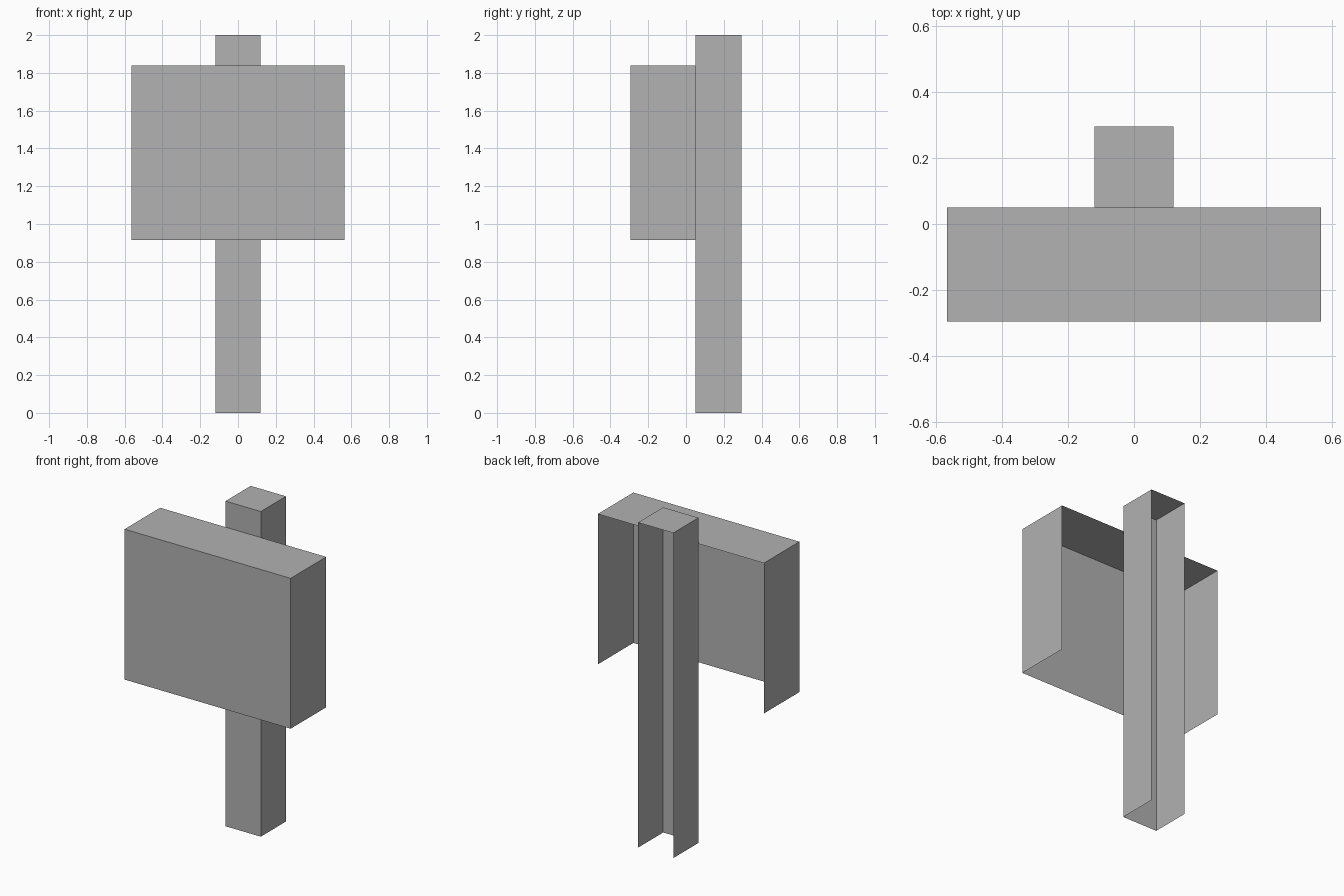
import bpy
import bmesh
from mathutils import Matrix, Vector

default = bpy.data.objects.get("Cube")
if default:
    bpy.data.objects.remove(default, do_unlink=True)

# Single plain grey finish
GREY = (0.445, 0.445, 0.445, 1.0)
grey = bpy.data.materials.new("plain_grey")
grey.use_nodes = True
grey.diffuse_color = GREY
grey.node_tree.nodes["Principled BSDF"].inputs["Base Color"].default_value = GREY


def open_shell(name, low, high):
    """Thin box shell with its back and underside left open."""
    low, high = Vector(low), Vector(high)
    bm = bmesh.new()
    bmesh.ops.create_cube(bm, size=1)
    bm.normal_update()
    hidden = [f for f in bm.faces if f.normal.y > 0.5 or f.normal.z < -0.5]
    bmesh.ops.delete(bm, geom=hidden, context="FACES")
    place = Matrix.Translation((low + high) / 2) @ Matrix.Diagonal((*(high - low), 1))
    bmesh.ops.transform(bm, matrix=place, verts=bm.verts)
    mesh = bpy.data.meshes.new(name)
    bm.to_mesh(mesh)
    bm.free()
    mesh.materials.append(grey)
    obj = bpy.data.objects.new(name, mesh)
    bpy.context.collection.objects.link(obj)
    return obj


# Upright post, and the wide panel fixed to its front
open_shell("post", (-0.12, 0.05, 0), (0.12, 0.295, 2))
open_shell("sign_panel", (-0.565, -0.295, 0.915), (0.565, 0.05, 1.84))
